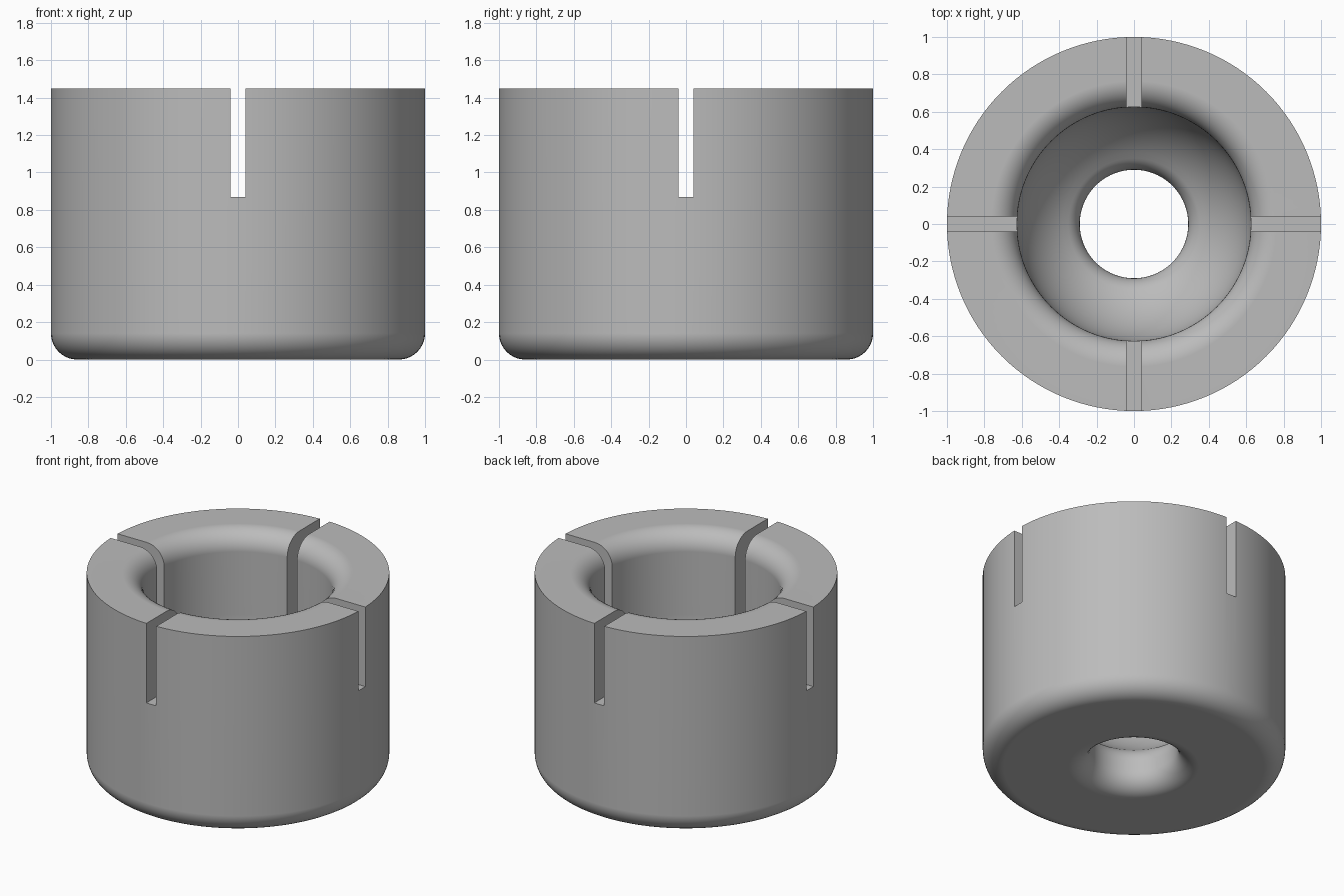
import bpy
import bmesh
import math
from mathutils import Vector

OUTER, BORE, THROAT = 1.0, 0.625, 0.29
HEIGHT, FILLET = 1.45, 0.14
BOWL_Z = 0.85                      # centre of the spherical seat
SLOT_Z, SLOT_WIDTH = 0.87, 0.08
SEGMENTS = 128

default = bpy.data.objects.get("Cube")
if default:
    bpy.data.objects.remove(default, do_unlink=True)


def arc(cx, cz, radius, start, end, steps=10):
    """Points along an arc in the XZ plane, angles in degrees."""
    angles = [math.radians(start + (end - start) * i / steps) for i in range(steps + 1)]
    return [Vector((cx + radius * math.cos(a), 0, cz + radius * math.sin(a))) for a in angles]


def make_object(name, bm):
    mesh = bpy.data.meshes.new(name)
    bmesh.ops.recalc_face_normals(bm, faces=bm.faces)
    bm.to_mesh(mesh)
    bm.free()
    obj = bpy.data.objects.new(name, mesh)
    bpy.context.collection.objects.link(obj)
    return obj


# Single grey material
grey = bpy.data.materials.new("plain_grey")
grey.use_nodes = True
colour = (0.5, 0.5, 0.5, 1)
grey.diffuse_color = colour
grey.node_tree.nodes["Principled BSDF"].inputs["Base Color"].default_value = colour

# Closed wall section: outer corner, lip, spherical seat, throat, lower flare
flare_r = THROAT + FILLET
reach = BORE + FILLET
tilt = math.degrees(math.asin(flare_r / reach))
throat_z = BOWL_Z - math.sqrt(reach ** 2 - flare_r ** 2)
section = (
    arc(OUTER - FILLET, FILLET, FILLET, -90, 0)
    + [Vector((OUTER, 0, HEIGHT))]
    + arc(reach, HEIGHT - FILLET, FILLET, 90, 180)
    + arc(0, BOWL_Z, BORE, 0, tilt - 90, 16)
    + arc(flare_r, throat_z, FILLET, 90 + tilt, 180)[1:]
    + arc(flare_r, FILLET, FILLET, 180, 270)
)

# Socket body: section revolved about the vertical axis
bm = bmesh.new()
verts = [bm.verts.new(p) for p in section]
edges = [bm.edges.new((v, verts[(i + 1) % len(verts)])) for i, v in enumerate(verts)]
bmesh.ops.spin(bm, geom=verts + edges, cent=(0, 0, 0), axis=(0, 0, 1),
               angle=math.tau, steps=SEGMENTS, use_duplicate=False)
bmesh.ops.remove_doubles(bm, verts=bm.verts, dist=0.0005)
socket = make_object("slotted_socket", bm)
socket.data.materials.append(grey)

# Crossed slots cut down through the rim
for name, size in (("slot_cutter_x", (3, SLOT_WIDTH)), ("slot_cutter_y", (SLOT_WIDTH, 3))):
    bm = bmesh.new()
    bmesh.ops.create_cube(bm, size=1)
    bmesh.ops.scale(bm, vec=(*size, 1), verts=bm.verts)
    bmesh.ops.translate(bm, vec=(0, 0, SLOT_Z + 0.5), verts=bm.verts)
    bmesh.ops.scale(bm, vec=(1, 1, 2), verts=[v for v in bm.verts if v.co.z > HEIGHT])
    cutter = make_object(name, bm)
    cutter.data.materials.append(grey)
    cutter.hide_render = True
    cut = socket.modifiers.new(name, 'BOOLEAN')
    cut.operation = 'DIFFERENCE'
    cut.solver = 'EXACT'
    cut.object = cutter

    bpy.ops.object.select_all(action='DESELECT')
    socket.select_set(True)
    bpy.context.view_layer.objects.active = socket
    bpy.ops.object.modifier_apply(modifier=cut.name)
    bpy.data.objects.remove(cutter, do_unlink=True)

# Smooth curves, crisp slot and rim edges
bpy.ops.object.shade_smooth_by_angle(angle=math.radians(30))
weighted = socket.modifiers.new("weighted_normals", 'WEIGHTED_NORMAL')
weighted.keep_sharp = True
